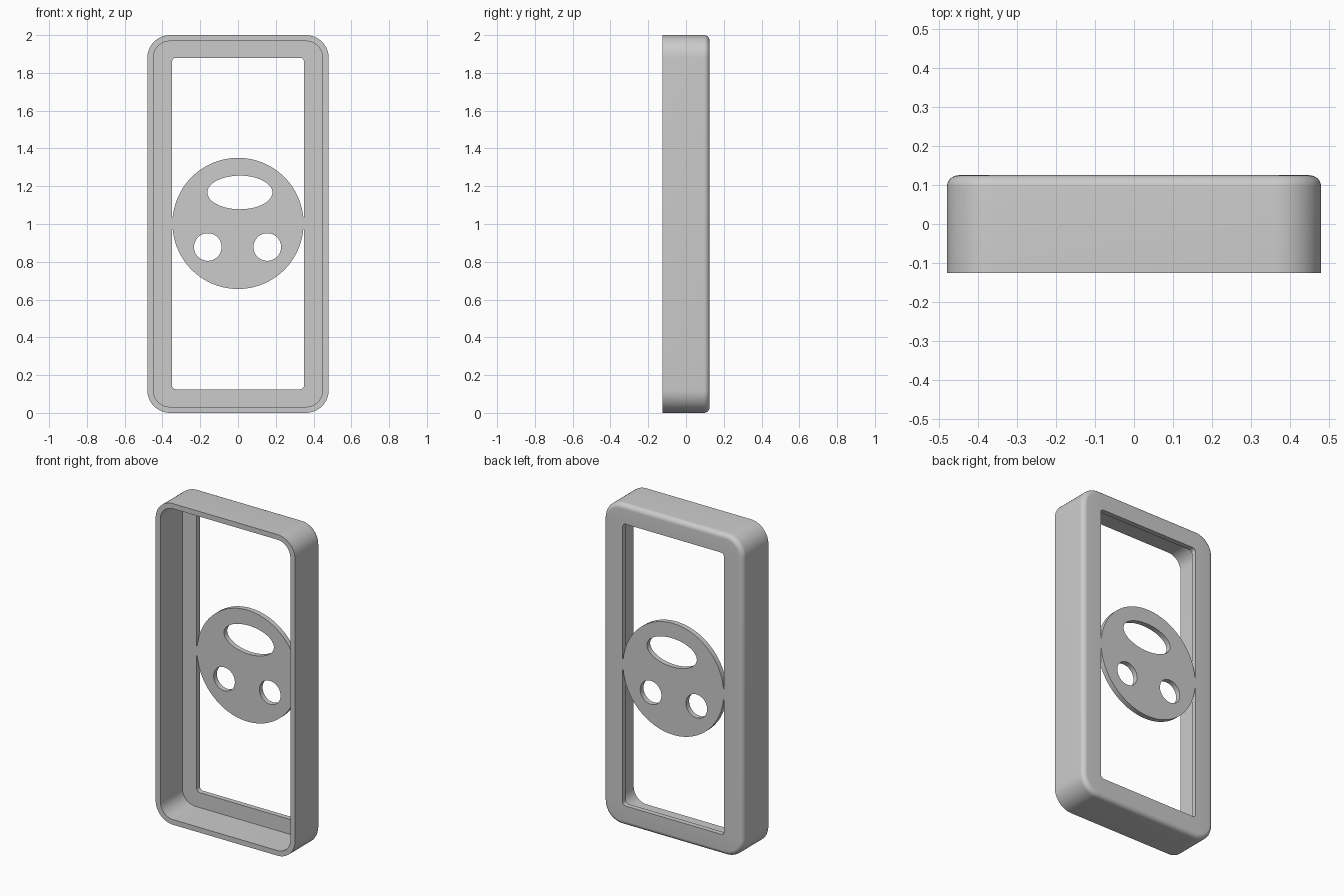
import bpy, bmesh, math

if "Cube" in bpy.data.objects:
    bpy.data.objects.remove(bpy.data.objects["Cube"])

grey = bpy.data.materials.new("light grey")
grey.diffuse_color = (0.6, 0.6, 0.6, 1)
grey.use_nodes = True
grey.node_tree.nodes["Principled BSDF"].inputs["Base Color"].default_value = grey.diffuse_color

BACK, FRONT, WALL = 0.125, -0.125, 0.032
FLOOR = BACK - WALL


def rounded_rect(hx, z0, z1, r, y, seg=12):
    """Closed ring of points round a rectangle in the xz plane."""
    pts = []
    corners = ((hx - r, z1 - r), (-hx + r, z1 - r), (-hx + r, z0 + r), (hx - r, z0 + r))
    for k, (cx, cz) in enumerate(corners):
        for i in range(seg + 1):
            a = math.pi / 2 * (k + i / seg)
            pts.append((cx + r * math.cos(a), y, cz + r * math.sin(a)))
    return pts


def outer(inset, y):
    return rounded_rect(0.48 - inset, inset, 2 - inset, 0.12 - inset, y)


def window(y):
    return rounded_rect(0.35, 0.125, 1.88, 0.022, y)


# Frame: loft from back window, round the filleted outside, into the hollow front
rings = [window(BACK)]
FIL = 0.03
for i in range(9):
    a = math.pi / 2 * i / 8
    rings.append(outer(FIL * (1 - math.sin(a)), BACK - FIL * (1 - math.cos(a))))
rings += [outer(0, FRONT), outer(WALL, FRONT), outer(WALL, FLOOR), window(FLOOR)]
bm = bmesh.new()
loops = [[bm.verts.new(p) for p in ring] for ring in rings]
n = len(loops[0])
for j in range(len(loops)):
    a, b = loops[j], loops[(j + 1) % len(loops)]
    for i in range(n):
        k = (i + 1) % n
        bm.faces.new((a[i], a[k], b[k], b[i]))
bmesh.ops.recalc_face_normals(bm, faces=bm.faces)
mesh = bpy.data.meshes.new("frame")
bm.to_mesh(mesh)
bm.free()
frame = bpy.data.objects.new("frame", mesh)
bpy.context.collection.objects.link(frame)

# Disc: flat outline with two side tabs, one oval hole and two round holes
curve = bpy.data.curves.new("disc", "CURVE")
curve.dimensions = "2D"
curve.fill_mode = "BOTH"
curve.extrude = WALL / 2


def add_loop(pts):
    s = curve.splines.new("POLY")
    s.points.add(len(pts) - 1)
    for p, (x, z) in zip(s.points, pts):
        p.co = (x, z, 0, 1)
    s.use_cyclic_u = True


def ellipse(cx, cz, rx, rz, count=64):
    return [(cx + rx * math.cos(2 * math.pi * i / count),
             cz + rz * math.sin(2 * math.pi * i / count)) for i in range(count)]


TAB = 0.03
rim = []
for x, z in ellipse(0, 1.003, 0.347, 0.347, 240):
    if abs(z - 1.003) < TAB:
        x = math.copysign(0.351, x)  # tab reaching the frame
    rim.append((x, z))
add_loop(rim)
add_loop(ellipse(0.01, 1.167, 0.172, 0.089))
for x in (-0.16, 0.155):
    add_loop(ellipse(x, 0.878, 0.073, 0.073))
disc = bpy.data.objects.new("disc", curve)
disc.location.y = BACK - WALL / 2
disc.rotation_euler.x = math.pi / 2
bpy.context.collection.objects.link(disc)
bpy.context.view_layer.objects.active = disc
disc.select_set(True)
bpy.ops.object.convert(target="MESH")
disc = bpy.context.object

# Colour and smooth shading
for ob in (frame, disc):
    ob.data.materials.clear()
    ob.data.materials.append(grey)
    bpy.ops.object.select_all(action="DESELECT")
    ob.select_set(True)
    bpy.context.view_layer.objects.active = ob
    bpy.ops.object.shade_smooth_by_angle(angle=math.radians(30))
